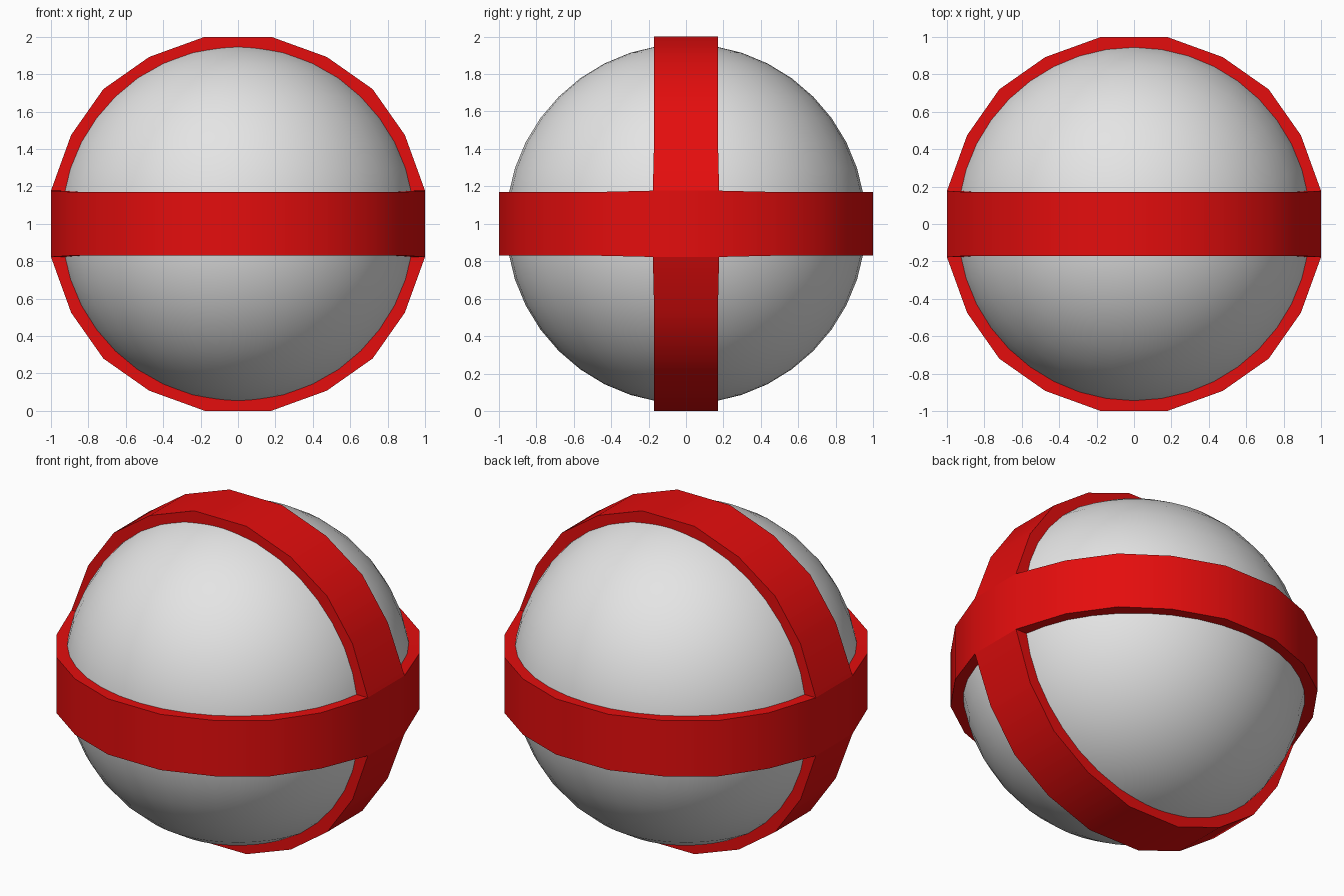
import bpy, bmesh, math
from mathutils import Vector

if "Cube" in bpy.data.objects:
    bpy.data.objects.remove(bpy.data.objects["Cube"])


def material(name, colour):
    m = bpy.data.materials.new(name)
    m.diffuse_color = (*colour, 1)
    m.use_nodes = True
    m.node_tree.nodes["Principled BSDF"].inputs["Base Color"].default_value = m.diffuse_color
    return m


grey = material("light grey", (0.78, 0.78, 0.78))
red = material("red", (0.78, 0.004, 0.004))


def finish(name, bm, mat):
    bmesh.ops.recalc_face_normals(bm, faces=bm.faces)
    mesh = bpy.data.meshes.new(name)
    bm.to_mesh(mesh)
    bm.free()
    mesh.materials.append(mat)
    ob = bpy.data.objects.new(name, mesh)
    bpy.context.collection.objects.link(ob)
    bpy.ops.object.select_all(action='DESELECT')
    bpy.context.view_layer.objects.active = ob
    ob.select_set(True)
    bpy.ops.object.shade_smooth_by_angle(angle=math.radians(35))
    return ob


# Inner ball
bm = bmesh.new()
bmesh.ops.create_uvsphere(bm, u_segments=40, v_segments=20, radius=0.961)
bmesh.ops.translate(bm, verts=bm.verts, vec=(0, 0, 1))
finish("ball", bm, grey)

# Twenty-sided outline shared by both bands: one quarter, then turned
quarter = [(1.0, 0.177), (0.892, 0.475), (0.72, 0.72), (0.475, 0.892), (0.177, 1.0)]
outline = []
for k in range(4):
    for a, b in quarter:
        for _ in range(k):
            a, b = -b, a
        outline.append((a, b))


def band(name, place, keep_crossing):
    """Closed strip around the ball; place maps (a, b, across) to a point."""
    bm = bmesh.new()
    loops = []
    for a, b in outline:
        w = 0.177 if abs(a) > 0.95 else 0.17   # slightly wider at crossings
        pts = [(a * 0.92, b * 0.92, -w), (a, b, -w), (a, b, w), (a * 0.92, b * 0.92, w)]
        loops.append([bm.verts.new(Vector(place(*p)) + Vector((0, 0, 1))) for p in pts])
    n = len(loops)
    for i in range(n):
        p, q = loops[i], loops[(i + 1) % n]
        crossing = abs(outline[i][0]) > 0.95 and abs(outline[(i + 1) % n][0]) > 0.95
        for j in range(3):
            # At crossings only one band keeps the shared outer face
            if crossing and (j != 1 or not keep_crossing):
                continue
            bm.faces.new((p[j], p[j + 1], q[j + 1], q[j]))
    # Orient outward explicitly, the strip being open inside
    bm.normal_update()
    ob = finish(name, bm, red)
    me = ob.data
    poly = max(me.polygons, key=lambda f: (f.center - Vector((0, 0, 1))).length)
    if poly.normal.dot(poly.center - Vector((0, 0, 1))) < 0:
        me.flip_normals()
    return ob


# Level band and upright band, meeting on the left and right
band("level_band", lambda a, b, w: (a, b, w), True)
band("upright_band", lambda a, b, w: (a, w, b), False)
